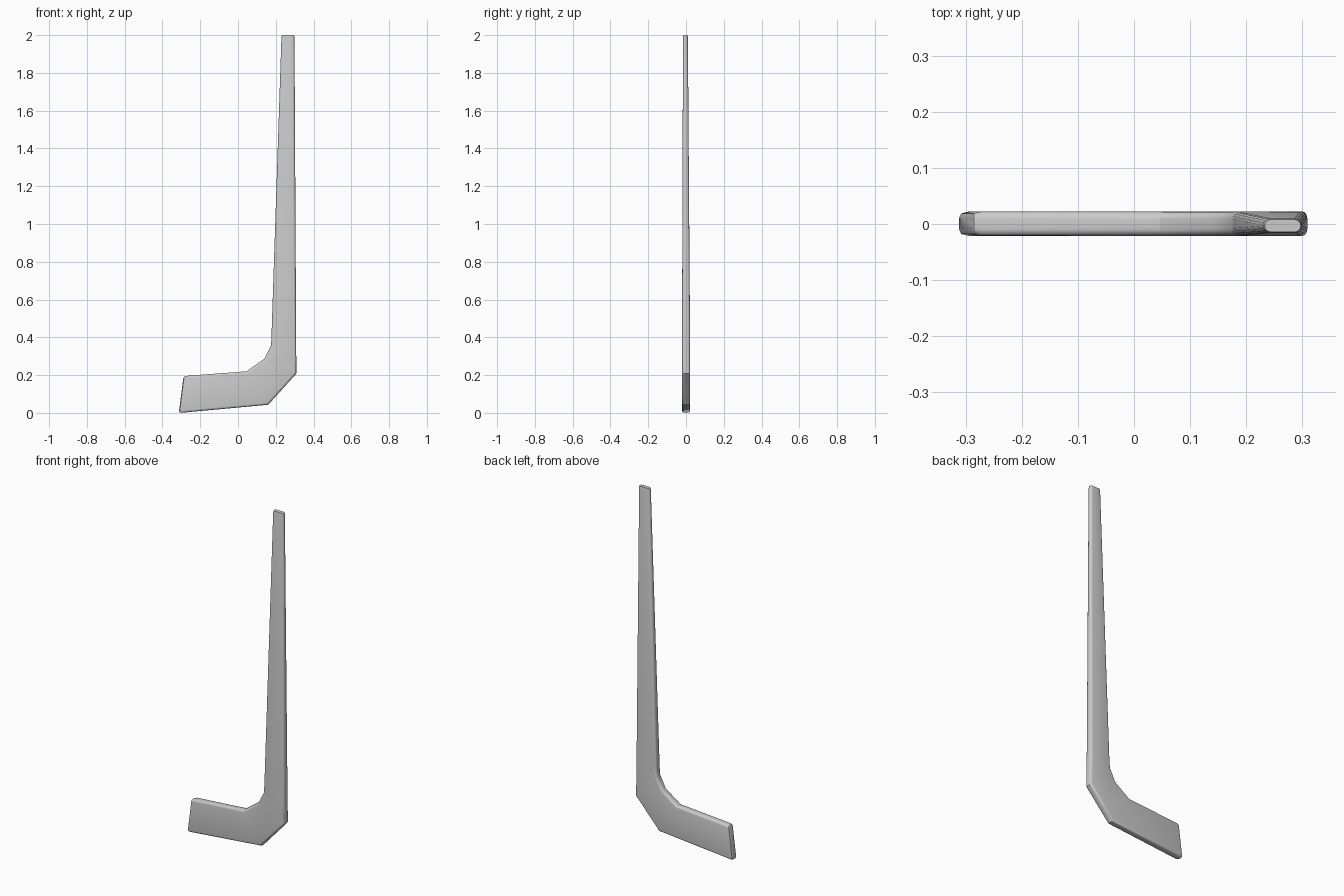
import bpy, bmesh
from math import sin, cos, pi
from mathutils import Vector

if "Cube" in bpy.data.objects:
    bpy.data.objects.remove(bpy.data.objects["Cube"])

# Stations along the stick: outer edge (x, z), inner edge (x, z), y min, y max, corner radius
stations = [
    ((-0.312, 0.012), (-0.290, 0.183), -0.011, 0.012, 0.008),   # toe cap
    ((-0.309, 0.003), (-0.285, 0.192), -0.018, 0.019, 0.011),
    ((-0.297, 0.001), (-0.272, 0.196), -0.021, 0.022, 0.012),
    ((0.160, 0.043), (0.045, 0.220), -0.021, 0.022, 0.013),     # heel bend
    ((0.234, 0.125), (0.140, 0.287), -0.021, 0.022, 0.013),
    ((0.309, 0.208), (0.175, 0.357), -0.021, 0.022, 0.013),
    ((0.308, 0.360), (0.177, 0.400), -0.021, 0.0215, 0.013),    # shaft
    ((0.299, 1.990), (0.230, 1.990), -0.016, 0.010, 0.0125),
    ((0.297, 2.000), (0.233, 2.000), -0.014, 0.008, 0.0105),    # butt end
]
SEG = 4


def ring(bm, outer, inner, y0, y1, r):
    """Rounded rectangle spanning outer edge to inner edge."""
    a, b = Vector((outer[0], 0, outer[1])), Vector((inner[0], 0, inner[1]))
    length = (b - a).length
    d = (b - a) / length
    verts = []
    corners = [(length - r, y1 - r), (r, y1 - r), (r, y0 + r), (length - r, y0 + r)]
    for q, (cu, cy) in enumerate(corners):
        for k in range(SEG + 1):
            t = (q + k / SEG) * pi / 2
            p = a + d * (cu + r * cos(t))
            verts.append(bm.verts.new((p.x, cy + r * sin(t), p.z)))
    return verts


# Blade and shaft as one lofted body
bm = bmesh.new()
rings = [ring(bm, *s) for s in stations]
for lo, hi in zip(rings, rings[1:]):
    n = len(lo)
    for i in range(n):
        j = (i + 1) % n
        bm.faces.new((lo[i], lo[j], hi[j], hi[i]))
bm.faces.new(rings[0])
bm.faces.new(rings[-1])
bmesh.ops.recalc_face_normals(bm, faces=bm.faces)
mesh = bpy.data.meshes.new("hockey_stick")
bm.to_mesh(mesh)
bm.free()
stick = bpy.data.objects.new("hockey_stick", mesh)
bpy.context.collection.objects.link(stick)
bpy.context.view_layer.objects.active = stick
stick.select_set(True)
bpy.ops.object.shade_smooth_by_angle(angle=pi / 6)
